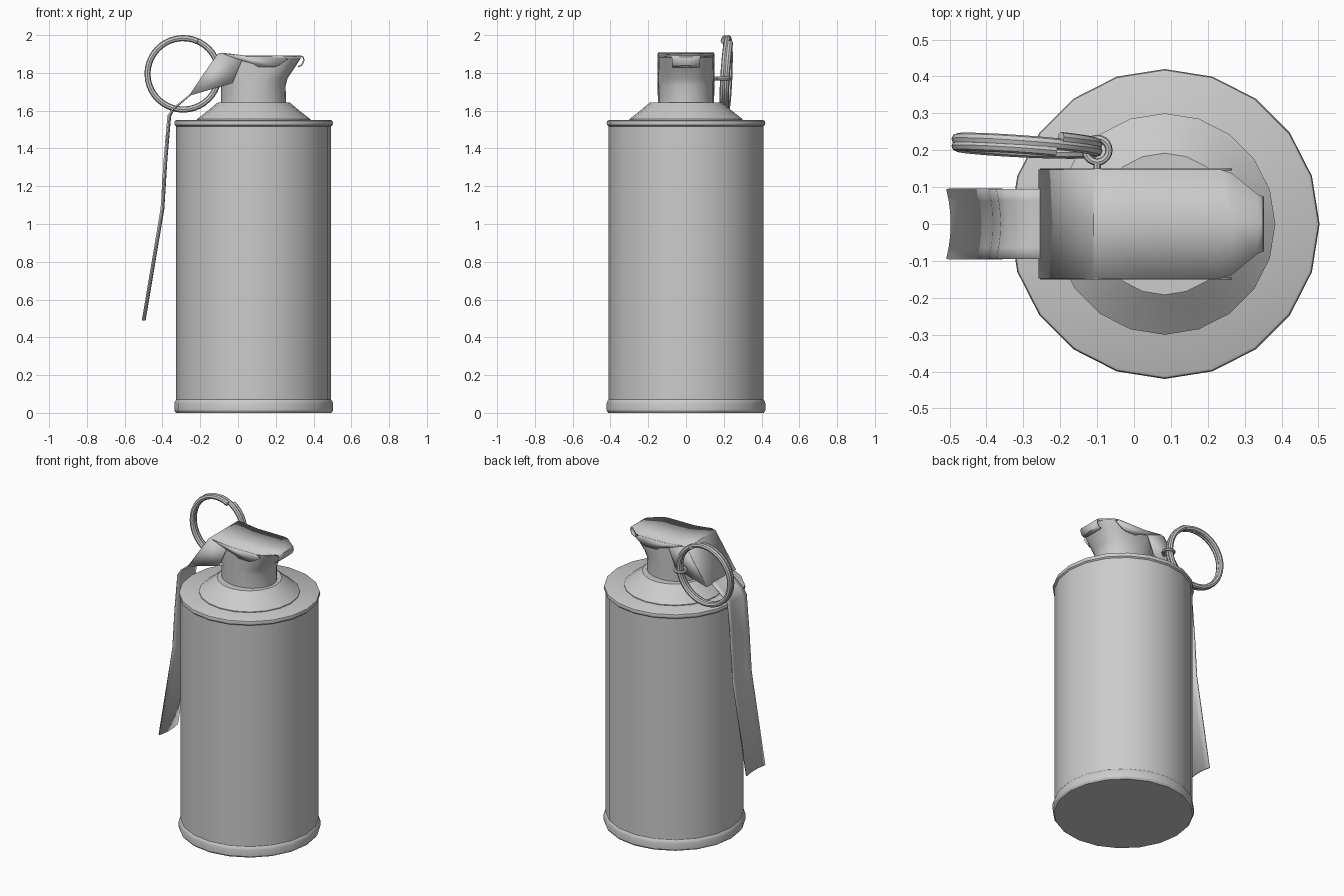
import bpy, math

if "Cube" in bpy.data.objects:
    bpy.data.objects.remove(bpy.data.objects["Cube"])

CX = 0.083   # axis of the can
SIDES = 20


def make(name, verts, faces, thick=0):
    me = bpy.data.meshes.new(name)
    me.from_pydata(verts, [], faces)
    me.validate()
    ob = bpy.data.objects.new(name, me)
    bpy.context.collection.objects.link(ob)
    if thick:
        m = ob.modifiers.new("thickness", 'SOLIDIFY')
        m.thickness = thick
        m.offset = 0
    return ob


def loft(name, rings):
    """Join equal-sized rings into a closed capped solid."""
    n = len(rings[0])
    verts = [v for r in rings for v in r]
    faces = [(k * n + i, k * n + (i + 1) % n, (k + 1) * n + (i + 1) % n, (k + 1) * n + i)
             for k in range(len(rings) - 1) for i in range(n)]
    faces += [tuple(reversed(range(n))), tuple(range((len(rings) - 1) * n, len(rings) * n))]
    return make(name, verts, faces)


def oval(z, x0, x1, hy, power=2.0, n=SIDES):
    pts = []
    for i in range(n):
        a = 2 * math.pi * i / n
        c, s = math.cos(a), math.sin(a)
        f = lambda t: math.copysign(abs(t) ** (2 / power), t)
        pts.append(((x0 + x1) / 2 + (x1 - x0) / 2 * f(c), hy * f(s), z))
    return pts


def lathe(name, profile):
    return loft(name, [oval(z, CX - r, CX + r, r) for r, z in profile])


def sheet(name, rows, cols, thick, bow=0.0):
    """Sheet metal strip; rows are (x, z, half width, bow factor)."""
    verts, faces = [], []
    for x, z, w, b in rows:
        for j in range(cols):
            u = 2 * j / (cols - 1) - 1
            verts.append((x + bow * b * (1 - u * u), u * w, z))
    for k in range(len(rows) - 1):
        for j in range(cols - 1):
            a = k * cols + j
            faces.append((a, a + 1, a + cols + 1, a + cols))
    return make(name, verts, faces, thick)


def wire(name, pts, radius, cyclic=False):
    cu = bpy.data.curves.new(name, 'CURVE')
    cu.dimensions = '3D'
    cu.bevel_depth = radius
    cu.bevel_resolution = 2
    cu.use_fill_caps = True
    sp = cu.splines.new('POLY')
    sp.points.add(len(pts) - 1)
    for p, c in zip(sp.points, pts):
        p.co = (*c, 1)
    sp.use_cyclic_u = cyclic
    ob = bpy.data.objects.new(name, cu)
    bpy.context.collection.objects.link(ob)
    return ob


# can body with rolled rims
lathe("can_body", [(0.412, 0), (0.42, 0.012), (0.42, 0.05), (0.416, 0.062), (0.41, 0.07),
                   (0.41, 1.517), (0.418, 1.524), (0.42, 1.535), (0.417, 1.546), (0.41, 1.55)])

# sloping shoulder
lathe("shoulder", [(0.30, 1.545), (0.30, 1.555), (0.245, 1.598), (0.20, 1.636), (0.192, 1.642)])

# fuse head, round neck flaring to a boxy top
loft("fuse_head", [oval(1.635, -0.09, 0.255, 0.147), oval(1.73, -0.09, 0.252, 0.147, 2.1),
                   oval(1.77, -0.09, 0.262, 0.147, 2.4), oval(1.83, -0.09, 0.302, 0.147, 2.8),
                   oval(1.882, -0.09, 0.335, 0.147, 3)])

# lever cap with a rolled front lip
sheet("lever_cap", [(0.318, 1.832, 0.075, 0), (0.338, 1.842, 0.075, 0), (0.348, 1.865, 0.075, 0),
                    (0.346, 1.882, 0.075, 0), (0.335, 1.887, 0.08, 0), (0.265, 1.887, 0.138, 0),
                    (0.235, 1.887, 0.148, 0), (0.04, 1.888, 0.148, 0), (-0.085, 1.903, 0.148, 0),
                    (-0.108, 1.897, 0.148, 0), (-0.255, 1.68, 0.148, 0)], 3, 0.008)

# side skirts and tabs of the cap
skirt = [(-0.108, 1.897), (-0.085, 1.903), (0.02, 1.865), (-0.03, 1.745), (-0.255, 1.68)]
tab = [(-0.085, 1.903), (0.04, 1.888), (0.235, 1.887), (0.265, 1.872), (0.215, 1.838),
       (0.19, 1.83), (0.11, 1.83), (0.08, 1.848), (0.02, 1.865)]
for side, y in (("front", -0.148), ("back", 0.148)):
    for part, outline in (("skirt", skirt), ("tab", tab)):
        make(f"{side}_{part}", [(x, y, z) for x, z in outline],
             [tuple(range(len(outline)))], 0.006)

# long curved lever strip
sheet("lever_strip", [(-0.25, 1.686, 0.095, 0), (-0.345, 1.61, 0.095, 0.5),
                      (-0.37, 1.572, 0.095, 1), (-0.39, 1.34, 0.095, 1),
                      (-0.406, 1.08, 0.095, 1), (-0.505, 0.49, 0.095, 1)], 7, 0.008, 0.012)

# split pull ring, a tilted double coil
coil = []
STEPS = 80
for i in range(STEPS + 1):
    t = i / STEPS
    a = math.radians(66 + 715 * t)
    dx, dz = 0.189 * math.cos(a), 0.189 * math.sin(a)
    coil.append((-0.29 + dx, 0.213 - 0.06 * dx + 0.05 * dz + 0.036 * (t - 0.5), 1.795 + dz))
wire("pull_ring", coil, 0.016)

# safety pin eye and shank
wire("pin_eye", [(-0.1 + 0.032 * math.cos(i * math.pi / 10), 0.2 + 0.032 * math.sin(i * math.pi / 10), 1.77)
                 for i in range(20)], 0.01, True)
wire("pin_shank", [(-0.1, 0.17, 1.77), (-0.1, -0.14, 1.77)], 0.01)

# finish: meshes only, smooth with crisp edges
bpy.ops.object.select_all(action='SELECT')
bpy.context.view_layer.objects.active = bpy.data.objects["pull_ring"]
curves = [o for o in bpy.data.objects if o.type == 'CURVE']
for o in bpy.data.objects:
    o.select_set(o in curves)
bpy.ops.object.convert(target='MESH')
bpy.ops.object.select_all(action='SELECT')
bpy.ops.object.shade_smooth_by_angle(angle=math.radians(32))
